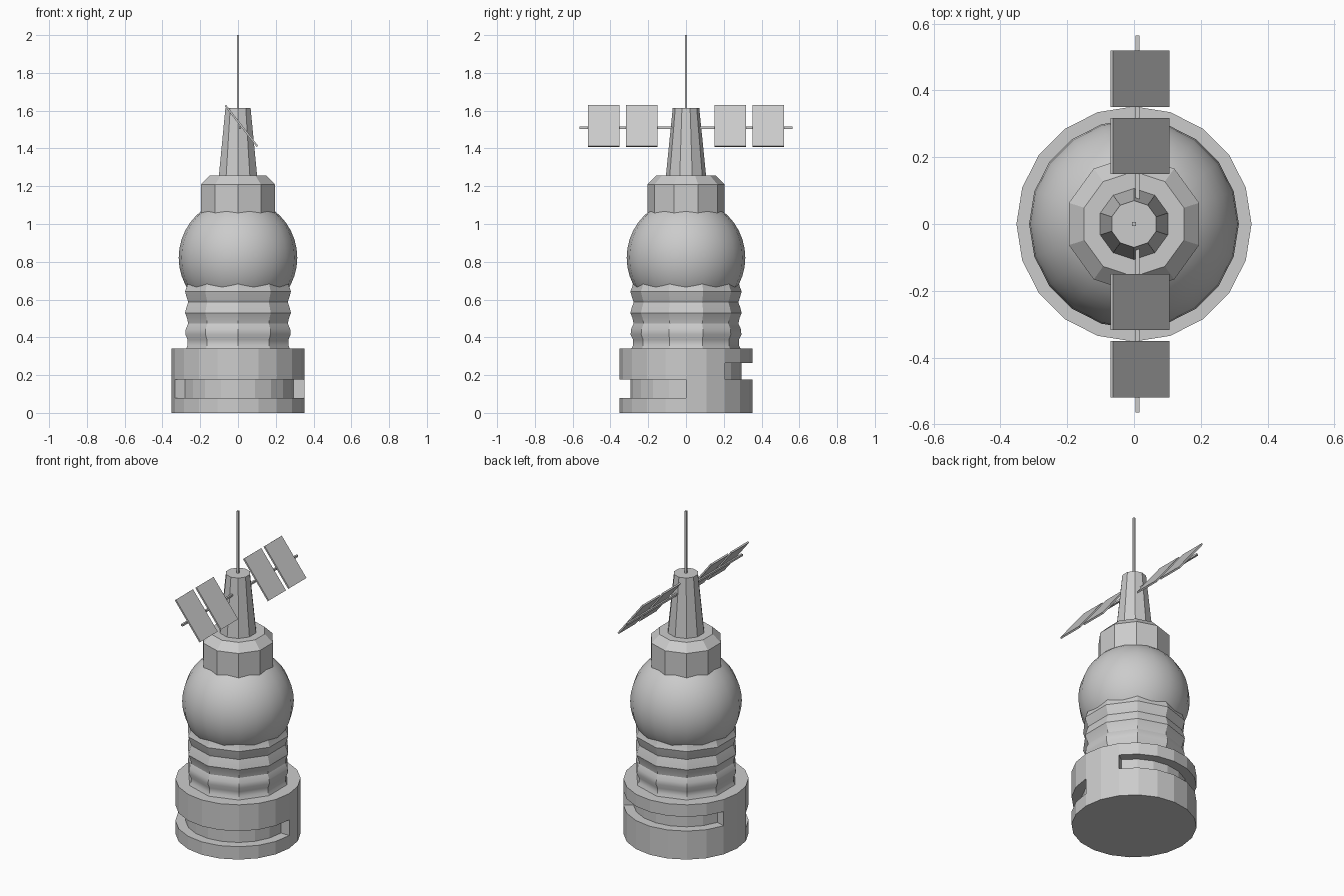
import bpy, bmesh, math
from mathutils import Matrix

if "Cube" in bpy.data.objects:
    bpy.data.objects.remove(bpy.data.objects["Cube"])


def finish(name, bm, smooth=None):
    bmesh.ops.recalc_face_normals(bm, faces=bm.faces[:])
    me = bpy.data.meshes.new(name)
    bm.to_mesh(me)
    bm.free()
    ob = bpy.data.objects.new(name, me)
    bpy.context.collection.objects.link(ob)
    if smooth is not None:
        bpy.ops.object.select_all(action='DESELECT')
        ob.select_set(True)
        bpy.context.view_layer.objects.active = ob
        bpy.ops.object.shade_smooth_by_angle(angle=math.radians(smooth))
    return ob


def lathe(profile, sides, start=0.0):
    """Capped solid from (radius, z) rings; returns bmesh and grid of side faces."""
    bm = bmesh.new()
    rings = []
    for r, z in profile:
        angles = [start + 2 * math.pi * i / sides for i in range(sides)]
        rings.append([bm.verts.new((r * math.cos(a), r * math.sin(a), z)) for a in angles])
    grid = []
    for a, b in zip(rings, rings[1:]):
        grid.append([bm.faces.new((a[i], a[(i + 1) % sides], b[(i + 1) % sides], b[i]))
                     for i in range(sides)])
    bm.faces.new(rings[0][::-1])
    bm.faces.new(rings[-1])
    return bm, grid


def box(name, size, loc, tilt=0.0):
    bm = bmesh.new()
    m = (Matrix.Translation(loc) @ Matrix.Rotation(math.radians(tilt), 4, 'Y')
         @ Matrix.Diagonal((*size, 1)))
    bmesh.ops.create_cube(bm, size=1, matrix=m)
    return finish(name, bm)


# Base drum with two recessed slots
R, INNER = 0.352, 0.295
bm, grid = lathe([(R, z) for z in (0, 0.08, 0.177, 0.265, 0.34)], 20)
for faces in (grid[1][11:20], grid[2][2:9]):
    res = bmesh.ops.extrude_face_region(bm, geom=faces)
    for v in res["geom"]:
        if isinstance(v, bmesh.types.BMVert):
            v.co.x *= INNER / R
            v.co.y *= INNER / R
    old = [f for f in faces if f.is_valid]
    if old:
        bmesh.ops.delete(bm, geom=old, context='FACES_ONLY')
finish("base_drum", bm)

# Ribbed ten-sided section
TEN = math.pi / 2
ribs = []
for i in range(14):
    z = 0.33 + 0.37 * i / 13
    ribs.append((0.286 + 0.009 * math.cos(2 * math.pi * (z - 0.64) / 0.107), z))
bm, _ = lathe(ribs, 10, TEN)
finish("ribbed_section", bm, 30)

# Spherical tank
bm = bmesh.new()
bmesh.ops.create_uvsphere(bm, u_segments=20, v_segments=20, radius=0.314,
                          matrix=Matrix.Translation((0, 0, 0.822)))
finish("sphere_tank", bm, 40)

# Collar and tapered tower
bm, _ = lathe([(0.205, 1.0), (0.205, 1.21), (0.157, 1.257)], 10, TEN)
finish("collar", bm)
bm, _ = lathe([(0.108, 1.24), (0.07, 1.615)], 10, TEN)
finish("tower", bm)

# Antenna mast
box("antenna", (0.012, 0.012, 0.4), (0, 0, 1.8))

# Solar array: cross rod with two tilted panels on each side
box("panel_rod", (0.012, 1.13, 0.012), (0.011, 0, 1.509))
for side in (-1, 1):
    for n, y in enumerate((0.234, 0.435)):
        box(f"solar_panel_{'left' if side < 0 else 'right'}_{n + 1}",
            (0.275, 0.168, 0.01), (0.018, side * y, 1.519), 52)
